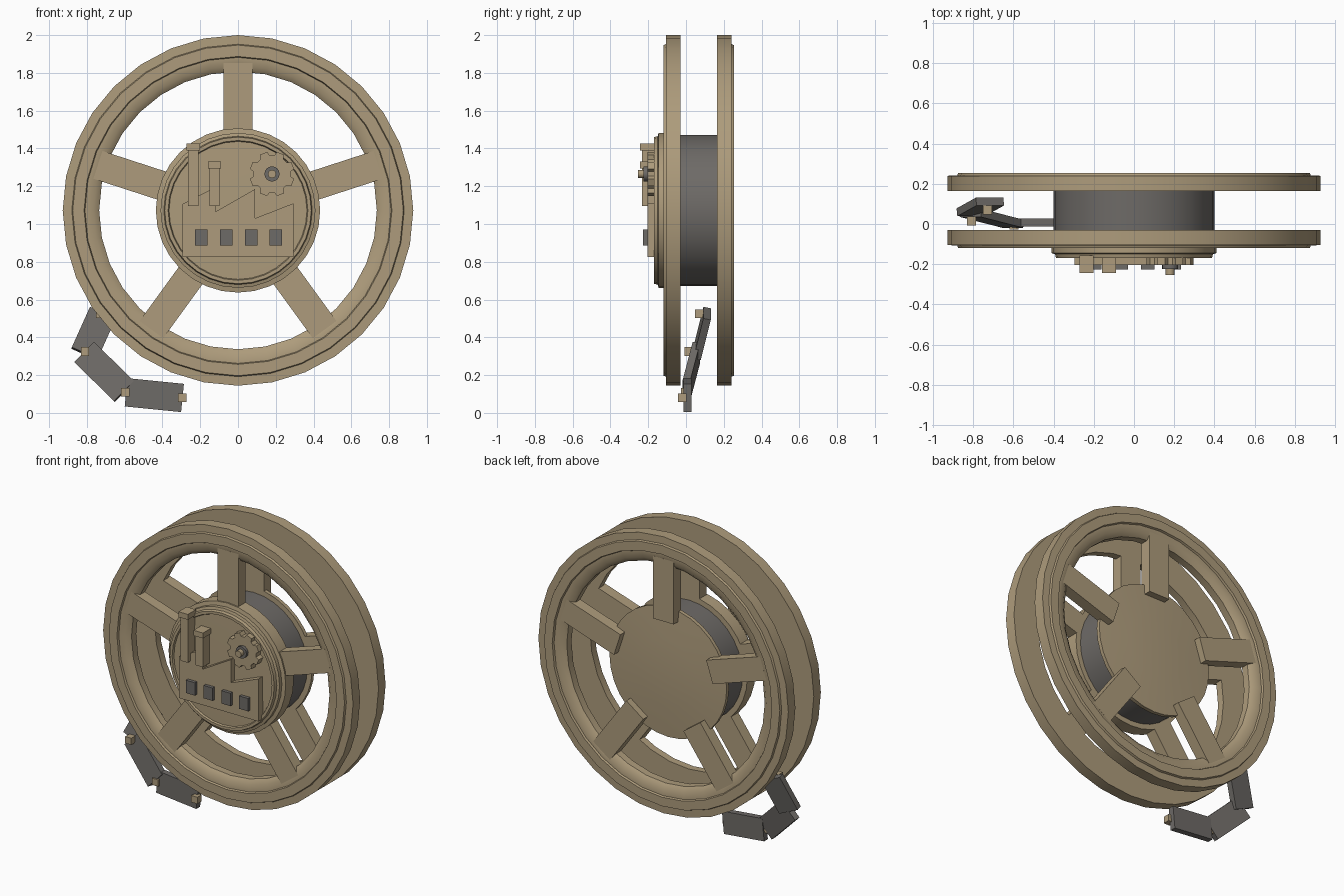
import bpy, bmesh
from math import pi, sin, cos, radians
from mathutils import Vector, Matrix

cube = bpy.data.objects.get("Cube")
if cube:
    bpy.data.objects.remove(cube, do_unlink=True)


def material(name, rgb):
    m = bpy.data.materials.new(name)
    m.use_nodes = True
    m.diffuse_color = (*rgb, 1)
    bsdf = next(n for n in m.node_tree.nodes if n.type == 'BSDF_PRINCIPLED')
    bsdf.inputs["Base Color"].default_value = (*rgb, 1)
    return m


TAN = material("tan", (0.42, 0.33, 0.2))
GREY = material("warm grey", (0.155, 0.145, 0.135))
HUB = Vector((0, 0, 1.072))


def finish(name, bm, mat, smooth=None):
    bmesh.ops.recalc_face_normals(bm, faces=bm.faces)
    me = bpy.data.meshes.new(name)
    bm.to_mesh(me)
    bm.free()
    me.materials.append(mat)
    ob = bpy.data.objects.new(name, me)
    bpy.context.scene.collection.objects.link(ob)
    if smooth:
        bpy.ops.object.select_all(action='DESELECT')
        ob.select_set(True)
        bpy.context.view_layer.objects.active = ob
        bpy.ops.object.shade_smooth_by_angle(angle=radians(smooth))
    return ob


def lathe(name, profile, mat, center=HUB, steps=32, smooth=40, closed=False):
    """Spin (radius, y) points about the y axis through center."""
    bm = bmesh.new()
    vs = [bm.verts.new(center + Vector((0, y, r))) for r, y in profile]
    pairs = list(zip(vs, vs[1:])) + ([(vs[-1], vs[0])] if closed else [])
    edges = [bm.edges.new(p) for p in pairs]
    bmesh.ops.spin(bm, geom=vs + edges, cent=center, axis=(0, 1, 0),
                   angle=2 * pi, steps=steps)
    bmesh.ops.remove_doubles(bm, verts=bm.verts, dist=0.0005)
    return finish(name, bm, mat, smooth)


def box(name, center, size, mat, rot=Matrix.Identity(4)):
    bm = bmesh.new()
    m = Matrix.Translation(center) @ rot @ Matrix.Diagonal((*size, 1))
    bmesh.ops.create_cube(bm, size=1, matrix=m)
    return finish(name, bm, mat)


def plate(name, outline, y0, y1, mat):
    """Extrude an (x, z) outline between two depths."""
    bm = bmesh.new()
    f = bm.faces.new([bm.verts.new((x, y0, z)) for x, z in outline])
    ext = bmesh.ops.extrude_face_region(bm, geom=[f])["geom"]
    bmesh.ops.translate(bm, vec=(0, y1 - y0, 0),
                        verts=[v for v in ext if isinstance(v, bmesh.types.BMVert)])
    return finish(name, bm, mat)


# Flanges: rim and five spokes on each side of the drum
rim = [(0.735, 0), (0.928, 0), (0.928, 0.075), (0.88, 0.077), (0.875, 0.09),
       (0.815, 0.09), (0.81, 0.077), (0.765, 0.075), (0.735, 0.05)]
for side, base, d in (("front", -0.03, -1), ("back", 0.165, 1)):
    lathe(side + "_rim", [(r, base + d * y) for r, y in rim], TAN, closed=True)
    for k in range(5):
        rot = Matrix.Rotation(k * 2 * pi / 5, 4, 'Y')
        pos = HUB + rot @ Vector((0, base + d * 0.038, 0.57))
        box(f"{side}_spoke_{k + 1}", pos, (0.155, 0.076, 0.42), TAN, rot)

# Drum and hub caps
lathe("drum", [(0, -0.03), (0.4, -0.03), (0.4, 0.17), (0, 0.17)], GREY)
lathe("back_hub_cap", [(0, 0.165), (0.435, 0.165), (0.435, 0.19),
                       (0.22, 0.205), (0, 0.21)], TAN)
lathe("front_hub_cap", [(0, -0.03), (0.435, -0.03), (0.435, -0.115), (0.41, -0.12),
                        (0.41, -0.145), (0.393, -0.15), (0.388, -0.17),
                        (0.37, -0.17), (0.365, -0.158), (0, -0.165)], TAN)

# Factory emblem with sawtooth roof
plate("factory_wall", [(-0.295, 0.825), (0.295, 0.825), (0.295, 1.11), (0.295, 1.12),
                       (0.09, 1.03), (0.09, 1.185), (-0.12, 1.06),
                       (-0.12, 1.195), (-0.295, 1.105)][:3] +
      [(0.09, 1.03), (0.09, 1.185), (-0.12, 1.065), (-0.12, 1.195), (-0.295, 1.105)],
      -0.155, -0.205, TAN)
for k in range(4):
    box(f"window_{k + 1}", (-0.195 + k * 0.132, -0.212, 0.928),
        (0.066, 0.03, 0.086), GREY)
for label, x, top in (("tall", -0.237, 1.425), ("short", -0.125, 1.33)):
    box(label + "_chimney", (x, -0.195, (top + 1.095) / 2),
        (0.054, 0.076, top - 1.095), TAN)
    box(label + "_chimney_cap", (x, -0.2, top - 0.018), (0.07, 0.086, 0.036), TAN)

# Gear with eight teeth and its axle
gear_pos = Vector((0.18, 0, 1.265))
outline = []
for k in range(8):
    for off, r in ((-0.27, 0.098), (-0.17, 0.12), (0.17, 0.12), (0.27, 0.098)):
        a = k * pi / 4 + pi / 8 + off
        outline.append((gear_pos.x + r * cos(a), gear_pos.z + r * sin(a)))
plate("gear", outline, -0.155, -0.205, TAN)
lathe("gear_collar", [(0, -0.2), (0.04, -0.2), (0.04, -0.225), (0, -0.225)],
      GREY, gear_pos, 16)
lathe("gear_axle", [(0, -0.2), (0.022, -0.2), (0.022, -0.255), (0, -0.255)],
      TAN, gear_pos, 12)

# Loose strip: three hinged links, each laid along its own direction
links = [((-0.443, 0.008, 0.094), (1, 0, -0.1), 0.3),
         ((-0.707, 0.028, 0.217), (0.215, -0.055, -0.21), 0.3),
         ((-0.765, 0.085, 0.42), (0.09, 0.05, 0.2), 0.24)]
for k, (pos, along, length) in enumerate(links):
    u = Vector(along).normalized()
    v = u.cross(Vector((0, 1, 0))).normalized()
    n = v.cross(u)
    rot = Matrix((u, n, v)).transposed().to_4x4()
    box(f"strip_link_{k + 1}", pos, (length, 0.04, 0.15), GREY, rot)
for k, pos in enumerate([(-0.295, -0.02, 0.08), (-0.597, -0.005, 0.11),
                         (-0.81, 0.015, 0.325), (-0.73, 0.07, 0.525)]):
    box(f"strip_pin_{k + 1}", pos, (0.045, 0.045, 0.045), TAN)
